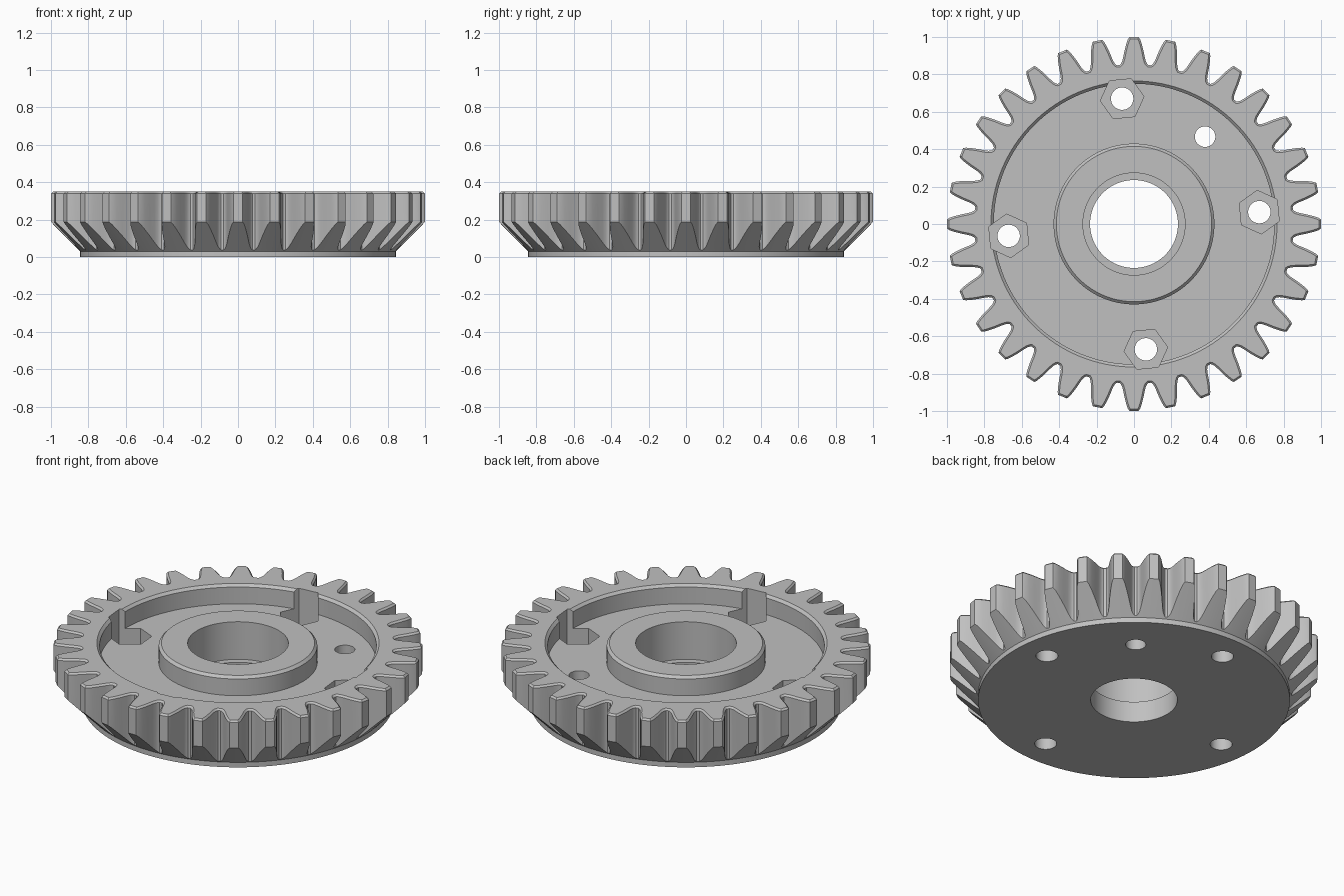
import bpy, bmesh, math
from mathutils import Vector

TEETH, TOP, FLOOR, SEAT = 32, 0.35, 0.235, 0.125

cube = bpy.data.objects.get("Cube")
if cube:
    bpy.data.objects.remove(cube, do_unlink=True)

metal = bpy.data.materials.new("grey_metal")
metal.use_nodes = True
metal.diffuse_color = (0.53, 0.53, 0.53, 1)
metal.node_tree.nodes["Principled BSDF"].inputs["Base Color"].default_value = (0.53, 0.53, 0.53, 1)


def make_object(name, bm):
    bmesh.ops.recalc_face_normals(bm, faces=bm.faces)
    mesh = bpy.data.meshes.new(name)
    bm.to_mesh(mesh)
    bm.free()
    mesh.materials.append(metal)
    obj = bpy.data.objects.new(name, mesh)
    bpy.context.collection.objects.link(obj)
    return obj


def prism(name, outline, z0, z1, chamfer=0):
    bm = bmesh.new()
    base = bm.faces.new([bm.verts.new((x, y, z0)) for x, y in outline])
    new = bmesh.ops.extrude_face_region(bm, geom=[base], use_keep_orig=True)["geom"]
    bmesh.ops.translate(bm, vec=(0, 0, z1 - z0),
                        verts=[g for g in new if isinstance(g, bmesh.types.BMVert)])
    if chamfer:
        rim = [e for e in bm.edges if all(v.co.z > z1 - 1e-5 for v in e.verts)]
        bmesh.ops.bevel(bm, geom=rim, offset=chamfer, segments=1, affect='EDGES')
    return make_object(name, bm)


def polygon(cx, cy, radius, sides, turn=0):
    return [(cx + radius * math.cos(turn + math.tau * i / sides),
             cy + radius * math.sin(turn + math.tau * i / sides)) for i in range(sides)]


def lathe(name, profile, steps=128):
    # Closed (radius, z) profile revolved into a ring
    bm = bmesh.new()
    rings = []
    for s in range(steps):
        a = math.tau * s / steps
        rings.append([bm.verts.new((r * math.cos(a), r * math.sin(a), z)) for r, z in profile])
    n = len(profile)
    for s in range(steps):
        a, b = rings[s], rings[(s + 1) % steps]
        for k in range(n):
            m = (k + 1) % n
            bm.faces.new((a[k], b[k], b[m], a[m]))
    return make_object(name, bm)


# Toothed blank: half tooth as (radius, half width), mirrored and repeated
flank = [(0.85, 0.0765), (0.855, 0.071), (0.868, 0.064), (0.89, 0.058),
         (0.925, 0.051), (0.96, 0.042), (0.987, 0.033), (0.999, 0.025)]
tooth = [(r, -w) for r, w in flank] + [(r, w) for r, w in reversed(flank)]
outline = []
for t in range(TEETH):
    a = math.tau * t / TEETH
    c, s = math.cos(a), math.sin(a)
    outline += [(r * c - w * s, r * s + w * c) for r, w in tooth]
gear = prism("gear", outline, 0, TOP, 0.01)

# Conical underside and plain base disc
cutters = [lathe("underside_cutter", [(0.845, -0.1), (0.845, 0.03), (1.145, 0.335), (1.145, -0.1)])]
# Recess between rim and hub, with chamfered lips
cutters.append(lathe("recess_cutter", [
    (0.43, FLOOR), (0.75, FLOOR), (0.75, TOP - 0.015), (0.765, TOP), (0.765, 0.4),
    (0.415, 0.4), (0.415, TOP), (0.43, TOP - 0.015)]))
# Stepped bore
cutters.append(prism("bore_cutter", polygon(0, 0, 0.235, 96), -0.1, 0.5))
cutters.append(prism("counterbore_cutter", polygon(0, 0, 0.273, 96), SEAT, 0.5))
# Four bolt holes with hexagonal nut pockets
for q in range(4):
    a = math.radians(5.4 + 90 * q)
    x, y = 0.673 * math.cos(a), 0.673 * math.sin(a)
    cutters.append(prism("nut_pocket_cutter", polygon(x, y, 0.117, 6, a + math.pi / 2), SEAT, 0.5))
    cutters.append(prism("bolt_hole_cutter", polygon(x, y, 0.06, 32), -0.1, 0.5))
# Locating hole
cutters.append(prism("locating_hole_cutter", polygon(0.38, 0.467, 0.055, 32), -0.1, 0.5))

# Cut everything from the blank and discard the cutters
bpy.ops.object.select_all(action='DESELECT')
gear.select_set(True)
bpy.context.view_layer.objects.active = gear
for cutter in cutters:
    cutter.hide_render = True
    mod = gear.modifiers.new(cutter.name, 'BOOLEAN')
    mod.operation, mod.solver, mod.object = 'DIFFERENCE', 'EXACT', cutter
    bpy.ops.object.modifier_apply(modifier=mod.name)
    bpy.data.objects.remove(cutter, do_unlink=True)

bpy.ops.object.shade_smooth_by_angle(angle=math.radians(25))
